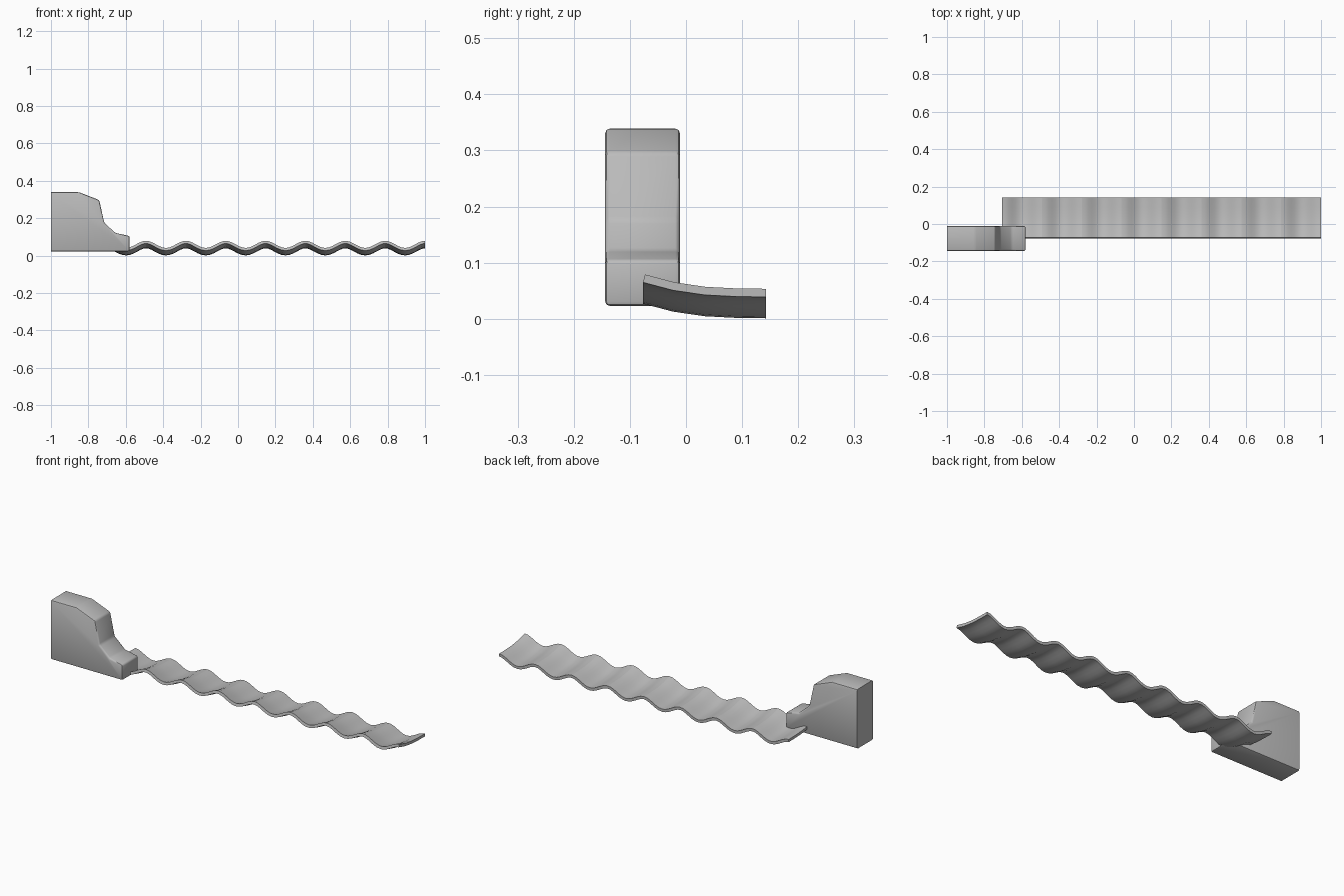
import bpy, bmesh, math

if "Cube" in bpy.data.objects:
    bpy.data.objects.remove(bpy.data.objects["Cube"])

grey = bpy.data.materials.new("plain grey")
grey.diffuse_color = (0.5, 0.5, 0.5, 1)
grey.use_nodes = True
grey.node_tree.nodes["Principled BSDF"].inputs["Base Color"].default_value = grey.diffuse_color


def finish(bm, name, angle):
    bmesh.ops.recalc_face_normals(bm, faces=bm.faces)
    mesh = bpy.data.meshes.new(name)
    bm.to_mesh(mesh)
    bm.free()
    obj = bpy.data.objects.new(name, mesh)
    bpy.context.collection.objects.link(obj)
    mesh.materials.append(grey)
    bpy.ops.object.select_all(action='DESELECT')
    obj.select_set(True)
    bpy.context.view_layer.objects.active = obj
    bpy.ops.object.shade_smooth_by_angle(angle=math.radians(angle))
    return obj


# End block: stepped profile extruded in depth, softened except on the flat left end
profile = [(-1, 0.023), (-0.58, 0.023), (-0.58, 0.105), (-0.655, 0.121),
           (-0.715, 0.175), (-0.742, 0.297), (-0.85, 0.339), (-1, 0.339)]
bm = bmesh.new()
face = bm.faces.new([bm.verts.new((x, -0.144, z)) for x, z in profile])
ext = bmesh.ops.extrude_face_region(bm, geom=[face])
for v in ext["geom"]:
    if isinstance(v, bmesh.types.BMVert):
        v.co.y = -0.011
edges = [e for e in bm.edges if not all(v.co.x < -0.999 for v in e.verts)]
bmesh.ops.bevel(bm, geom=edges, offset=0.008, segments=2, profile=0.5,
                affect='EDGES', clamp_overlap=True)
finish(bm, "end_block", 40)

# Wavy tiles: each spans one wave from crest to crest and curls up at the front
START, WIDTH, COUNT, SEGS = -0.705, 1.705 / 8, 8, 12
THICK, HEIGHT = 0.0145, 0.038
rows = [(-0.073, 0.0255), (-0.02, 0.0115), (0.035, 0.0035),
        (0.09, 0.0007), (0.143, 0.0)]
for n in range(COUNT):
    bm = bmesh.new()
    grid = []
    for y, lift in rows:
        grid.append([])
        for i in range(SEGS + 1):
            wave = 0.5 + 0.5 * math.cos(2 * math.pi * i / SEGS)
            z = THICK + 0.001 + HEIGHT * wave + lift
            grid[-1].append(bm.verts.new((START + WIDTH * (n + i / SEGS), y, z)))
    for a, b in zip(grid, grid[1:]):
        for i in range(SEGS):
            bm.faces.new((a[i], a[i + 1], b[i + 1], b[i]))
    # give the sheet thickness below its top surface
    bm.normal_update()
    top = list(bm.faces)
    under = bmesh.ops.duplicate(bm, geom=top)
    pairs = under["vert_map"]
    for row in grid:
        for v in row:
            nrm = v.normal.copy()
            if v in (row[0], row[-1]):
                nrm.x = 0
                nrm.normalize()
            pairs[v].co = v.co - nrm * THICK
    loops = ([g for g in grid[0]], [g for g in grid[-1]],
             [r[0] for r in grid], [r[-1] for r in grid])
    for line in loops:
        for p, q in zip(line, line[1:]):
            bm.faces.new((p, q, pairs[q], pairs[p]))
    finish(bm, f"wavy_tile_{n + 1}", 35)
